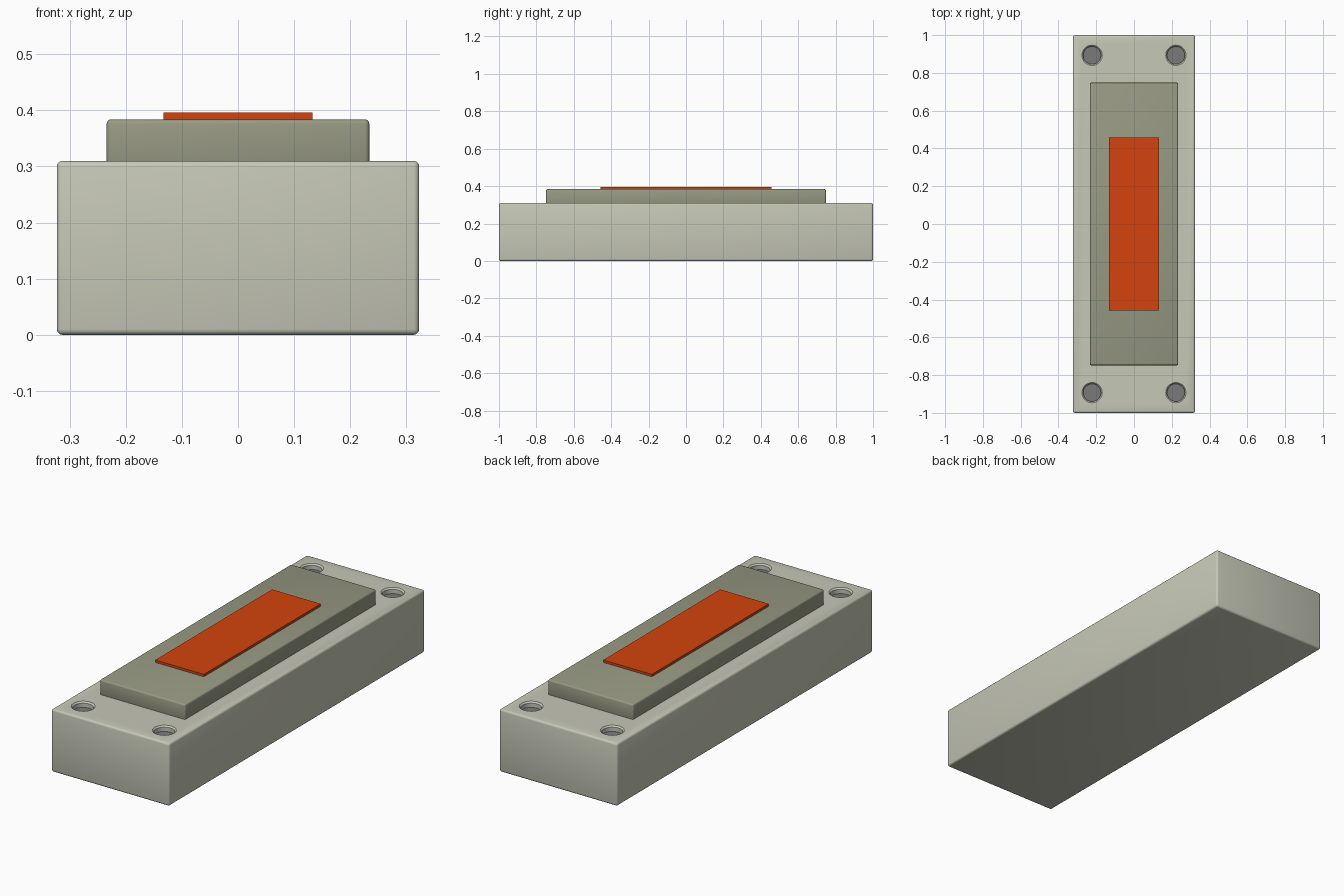
import bpy, bmesh, math

if "Cube" in bpy.data.objects:
    bpy.data.objects.remove(bpy.data.objects["Cube"])


def material(name, rgb):
    m = bpy.data.materials.new(name)
    # sRGB 0-255 to linear
    m.diffuse_color = [((c / 255 + 0.055) / 1.055) ** 2.4 for c in rgb] + [1]
    m.use_nodes = True
    m.node_tree.nodes["Principled BSDF"].inputs["Base Color"].default_value = m.diffuse_color
    return m


shell = material("pale_grey_green", (198, 200, 183))
panel = material("olive_grey", (152, 154, 132))
orange = material("orange_red", (212, 68, 14))
steel = material("screw_grey", (122, 122, 122))


def finish(bm, name, mat):
    bmesh.ops.recalc_face_normals(bm, faces=bm.faces)
    me = bpy.data.meshes.new(name)
    bm.to_mesh(me)
    bm.free()
    ob = bpy.data.objects.new(name, me)
    bpy.context.collection.objects.link(ob)
    if mat:
        me.materials.append(mat)
    return ob


def box(name, hx, hy, z0, z1, mat, bevel=0):
    bm = bmesh.new()
    bmesh.ops.create_cube(bm, size=1)
    for v in bm.verts:
        v.co = (v.co.x * 2 * hx, v.co.y * 2 * hy, z0 + (v.co.z + 0.5) * (z1 - z0))
    if bevel:
        bmesh.ops.bevel(bm, geom=bm.edges[:], offset=bevel, segments=3,
                        profile=0.5, affect='EDGES')
    return finish(bm, name, mat)


def lathes(name, profile, mat, sides=20):
    """Closed solid of (radius, z) rings, repeated at the four corners."""
    bm = bmesh.new()
    for cx in (-0.222, 0.222):
        for cy in (-0.893, 0.893):
            rings = [[bm.verts.new((cx + r * math.cos(2 * math.pi * i / sides),
                                    cy + r * math.sin(2 * math.pi * i / sides), z))
                      for i in range(sides)] for r, z in profile]
            for a, b in zip(rings, rings[1:]):
                for i in range(sides):
                    j = (i + 1) % sides
                    bm.faces.new((a[i], a[j], b[j], b[i]))
            bm.faces.new(rings[0][::-1])
            bm.faces.new(rings[-1])
    return finish(bm, name, mat)


# Main housing with four countersunk screw holes
body = box("housing", 0.323, 1.0, 0, 0.31, shell, 0.01)
cutter = lathes("hole_cutter", [(0.047, 0.27), (0.047, 0.303), (0.055, 0.311), (0.055, 0.36)], None)
cutter.hide_render = True
mod = body.modifiers.new("holes", 'BOOLEAN')
mod.operation = 'DIFFERENCE'
mod.solver = 'EXACT'
mod.object = cutter
bpy.context.view_layer.objects.active = body
bpy.ops.object.modifier_apply(modifier=mod.name)
bpy.data.objects.remove(cutter)

# Screw heads sitting in the holes
screws = lathes("screw_heads", [(0.047, 0.268), (0.047, 0.282)], steel)

# Raised panel and coloured plate
raised = box("raised_panel", 0.234, 0.748, 0.30, 0.384, panel, 0.008)
plate = box("orange_plate", 0.133, 0.457, 0.38, 0.396, orange)

# Smooth the rounded edges only
for ob in (body, screws, raised):
    bpy.ops.object.select_all(action='DESELECT')
    ob.select_set(True)
    bpy.context.view_layer.objects.active = ob
    bpy.ops.object.shade_smooth_by_angle(angle=math.radians(35))
